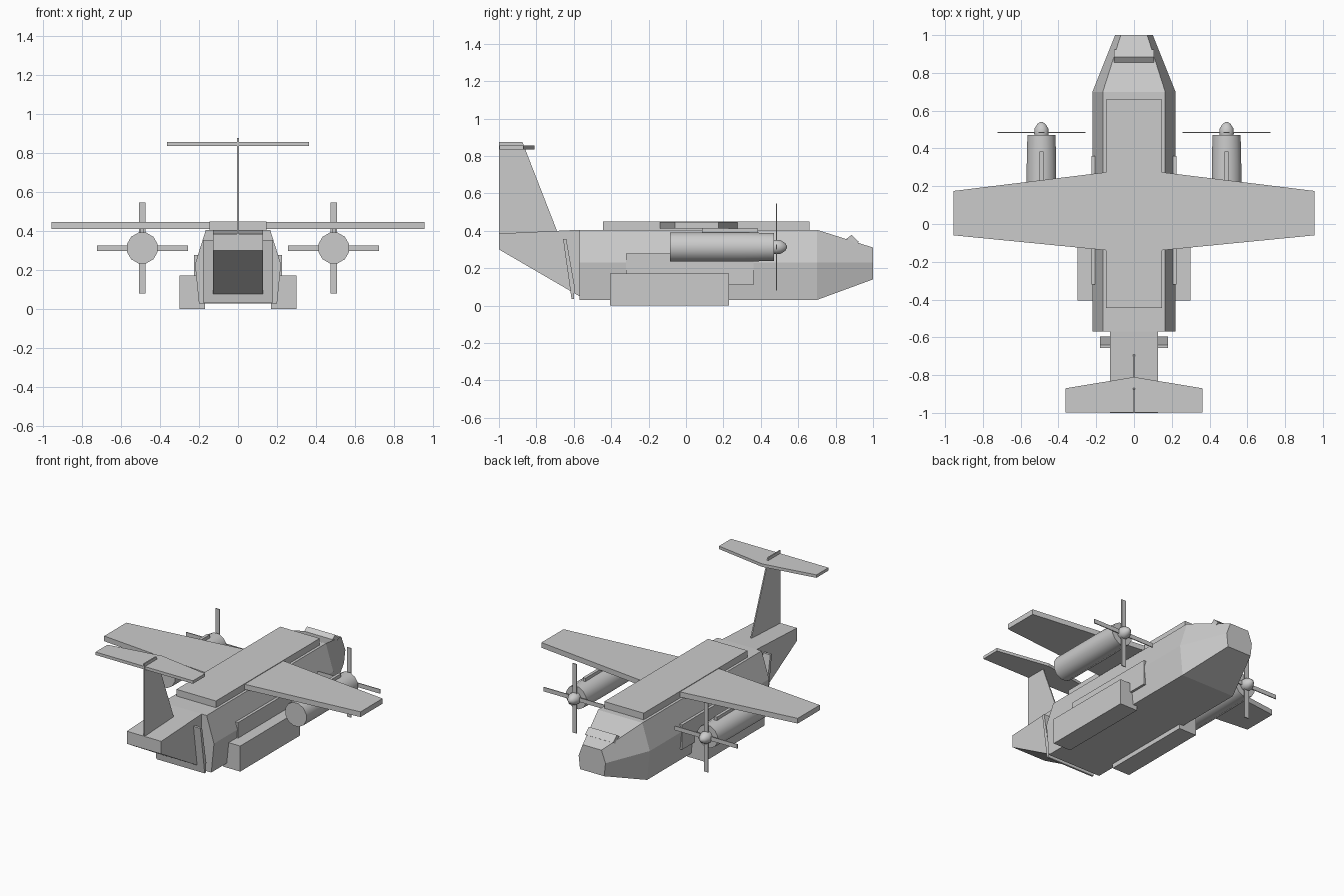
import bpy, bmesh, math
from mathutils import Vector

if "Cube" in bpy.data.objects:
    bpy.data.objects.remove(bpy.data.objects["Cube"], do_unlink=True)

grey = bpy.data.materials.new("light grey")
grey.use_nodes = True
colour = (0.6, 0.6, 0.6, 1)
grey.diffuse_color = colour
grey.node_tree.nodes["Principled BSDF"].inputs["Base Color"].default_value = colour


def loft(name, rings):
    """Skin a closed solid through rings with equal point counts."""
    bm = bmesh.new()
    loops = [[bm.verts.new(p) for p in ring] for ring in rings]
    n = len(loops[0])
    for a, b in zip(loops, loops[1:]):
        for i in range(n):
            j = (i + 1) % n
            bm.faces.new((a[i], a[j], b[j], b[i]))
    bm.faces.new(loops[0])
    bm.faces.new(loops[-1])
    bmesh.ops.recalc_face_normals(bm, faces=bm.faces)
    mesh = bpy.data.meshes.new(name)
    bm.to_mesh(mesh)
    bm.free()
    mesh.materials.append(grey)
    obj = bpy.data.objects.new(name, mesh)
    bpy.context.collection.objects.link(obj)
    return obj


def side_prism(name, profile, x0, x1):
    """Extrude a (y, z) profile across x."""
    return loft(name, [[(x, y, z) for y, z in profile] for x in (x0, x1)])


def plan_prism(name, outline, z0, z1):
    """Extrude an (x, y) outline upward."""
    return loft(name, [[(x, y, z) for x, y in outline] for z in (z0, z1)])


def box(name, x0, x1, y0, y1, z0, z1):
    return plan_prism(name, [(x0, y0), (x1, y0), (x1, y1), (x0, y1)], z0, z1)


def section(y, top, mid, bottom):
    """Six-sided hull section from three (half width, z) pairs."""
    half = [top, mid, bottom]
    return [(x, y, z) for x, z in half] + [(-x, y, z) for x, z in reversed(half)]


def smooth(obj):
    bpy.ops.object.select_all(action='DESELECT')
    obj.select_set(True)
    bpy.context.view_layer.objects.active = obj
    bpy.ops.object.shade_smooth_by_angle(angle=math.radians(40))


def turned(name, centre_x, centre_z, stations, sides=12):
    """Round body along y from (y, radius) stations."""
    rings = []
    for y, r in stations:
        angles = [math.tau * (i + 0.5) / sides for i in range(sides)]
        rings.append([(centre_x + r * math.cos(a), y, centre_z + r * math.sin(a))
                      for a in angles])
    obj = loft(name, rings)
    smooth(obj)
    return obj


# Hull with tapered nose
hull = ((0.165, 0.405), (0.22, 0.23), (0.2, 0.03))
loft("fuselage", [section(-0.57, *hull), section(0.7, *hull),
                  section(1.0, (0.07, 0.31), (0.1, 0.23), (0.09, 0.14))])
side_prism("windshield", [(0.855, 0.355), (0.885, 0.377), (0.925, 0.34), (0.895, 0.32)],
           -0.105, 0.105)

# Tail boom, with sloping loading ramp and rear frame
side_prism("tail_boom", [(-0.5, 0.405), (-0.57, 0.405), (-1, 0.385), (-1, 0.3),
                         (-0.57, 0.05), (-0.5, 0.05)], -0.128, 0.128)
side_prism("rear_frame", [(-0.657, 0.355), (-0.64, 0.355), (-0.595, 0.1), (-0.6, 0.035),
                          (-0.612, 0.035)], -0.18, 0.18)

# Tail surfaces
side_prism("tail_fin", [(-1, 0.38), (-1, 0.875), (-0.875, 0.875), (-0.69, 0.4)],
           -0.004, 0.004)
plan_prism("tailplane", [(0, -0.81), (0.363, -0.87), (0.363, -0.998),
                         (-0.363, -0.998), (-0.363, -0.87)], 0.835, 0.855)

# Long roof fairing
box("roof_fairing", -0.147, 0.147, -0.445, 0.66, 0.4, 0.45)

for side, s in (("left", 1), ("right", -1)):
    # Wing
    plan_prism(side + "_wing", [(s * 0.14, 0.275), (s * 0.955, 0.175),
                                (s * 0.955, -0.06), (s * 0.14, -0.14)], 0.411, 0.446)
    # Landing gear housing and the fairing above it
    box(side + "_gear_housing", s * 0.17, s * 0.3, -0.405, 0.23, 0, 0.172)
    box(side + "_gear_fairing", s * 0.17, s * 0.224, -0.32, 0.36, 0.11, 0.277)
    # Engine, spinner and pylon
    ex, ez = s * 0.49, 0.313
    turned(side + "_engine", ex, ez, [(-0.085, 0.081), (0.3, 0.081), (0.47, 0.077)])
    turned(side + "_spinner", ex, ez, [(0.46, 0.035), (0.48, 0.04), (0.505, 0.038),
                                       (0.53, 0.022), (0.54, 0.006)])
    box(side + "_pylon", ex - 0.01, ex + 0.01, 0.085, 0.385, 0.37, 0.412)
    # Four-bladed propeller
    for name, w, h in (("upright", 0.016, 0.233), ("level", 0.233, 0.014)):
        box(f"{side}_{name}_blades", ex - w, ex + w, 0.481, 0.487, ez - h, ez + h)
